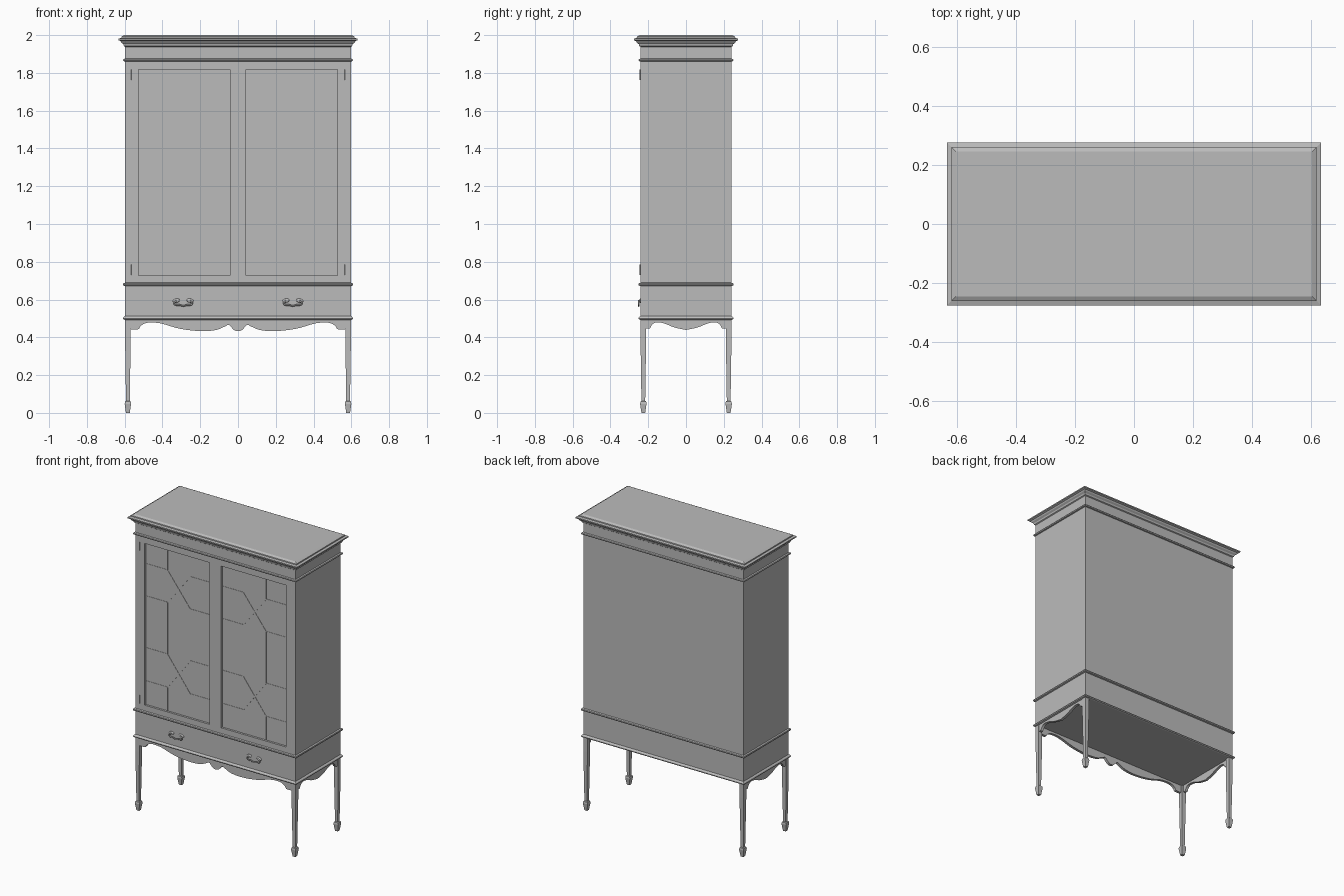
import bpy, bmesh, math
from mathutils import Vector

old = bpy.data.objects.get("Cube")
if old:
    bpy.data.objects.remove(old, do_unlink=True)

grey = bpy.data.materials.new("plain_grey")
grey.use_nodes = True
grey.diffuse_color = (0.5, 0.5, 0.5, 1)
grey.node_tree.nodes["Principled BSDF"].inputs["Base Color"].default_value = (0.5, 0.5, 0.5, 1)

HX, HY = 0.598, 0.241      # half width and half depth of the case
DEPTH = HX - HY


def finish(name, bm):
    bmesh.ops.recalc_face_normals(bm, faces=bm.faces)
    me = bpy.data.meshes.new(name)
    bm.to_mesh(me)
    bm.free()
    ob = bpy.data.objects.new(name, me)
    bpy.context.collection.objects.link(ob)
    me.materials.append(grey)
    return ob


def loft(name, sections, cx=0, cy=0):
    """Stack rectangular sections given as (half x, half y, z)."""
    bm = bmesh.new()
    rings = [[bm.verts.new((cx + sx * a, cy + sy * b, z))
              for sx, sy in ((-1, -1), (1, -1), (1, 1), (-1, 1))] for a, b, z in sections]
    for lo, hi in zip(rings, rings[1:]):
        for i in range(4):
            j = (i + 1) % 4
            bm.faces.new((lo[i], lo[j], hi[j], hi[i]))
    bm.faces.new(rings[0])
    bm.faces.new(rings[-1])
    return finish(name, bm)


def box(name, x0, x1, y0, y1, z0, z1):
    a, b = (x1 - x0) / 2, (y1 - y0) / 2
    return loft(name, [(a, b, z0), (a, b, z1)], (x0 + x1) / 2, (y0 + y1) / 2)


def around(name, profile):
    """Run a moulding profile of (half width, z) around the case."""
    return loft(name, [(w, w - DEPTH, z) for w, z in profile])


def smooth_path(pts, steps=5):
    """Catmull-Rom curve through the points."""
    p = [Vector(q) for q in pts]
    p = [p[0]] + p + [p[-1]]
    out = []
    for a, b, c, d in zip(p, p[1:], p[2:], p[3:]):
        for k in range(steps):
            t = k / steps
            out.append(0.5 * (2 * b + (c - a) * t + (2 * a - 5 * b + 4 * c - d) * t * t
                              + (3 * b - a - 3 * c + d) * t ** 3))
    return out + [p[-1]]


def apron(name, half, top, place, thick):
    """Shaped board: half an edge outline, mirrored and extruded."""
    edge = smooth_path(half)
    edge = edge + [Vector((-q.x, q.y)) for q in reversed(edge[:-1])]
    outline = [(edge[0].x, top)] + [tuple(q) for q in edge] + [(edge[-1].x, top)]
    bm = bmesh.new()
    face = bm.faces.new([bm.verts.new(place(u, z)) for u, z in outline])
    moved = bmesh.ops.extrude_face_region(bm, geom=[face])["geom"]
    bmesh.ops.translate(bm, vec=thick, verts=[v for v in moved if isinstance(v, bmesh.types.BMVert)])
    return finish(name, bm)


# Case, with two recessed door openings
around("drawer_case", [(HX, 0.5), (HX, 0.68)])
upper = around("upper_case", [(HX, 0.68), (HX, 1.945)])
DOOR_IN, DOOR_OUT, DOOR_Z0, DOOR_Z1 = 0.043, 0.528, 0.727, 1.818
GLASS_Y = -HY + 0.014
for s in (-1, 1):
    x0, x1 = sorted((s * DOOR_IN, s * DOOR_OUT))
    cutter = box("opening_cutter", x0, x1, -HY - 0.1, GLASS_Y, DOOR_Z0, DOOR_Z1)
    cutter.hide_render = True
    mod = upper.modifiers.new("opening", "BOOLEAN")
    mod.operation, mod.solver, mod.object = "DIFFERENCE", "EXACT", cutter
    bpy.context.view_layer.objects.active = upper
    bpy.ops.object.modifier_apply(modifier=mod.name)
    bpy.data.objects.remove(cutter, do_unlink=True)

# Mouldings and cornice
around("base_moulding", [(0.598, 0.492), (0.606, 0.495), (0.609, 0.501), (0.606, 0.507), (0.598, 0.513)])
around("waist_moulding", [(0.598, 0.671), (0.607, 0.674), (0.609, 0.68), (0.607, 0.686), (0.598, 0.689)])
around("frieze_moulding", [(0.598, 1.86), (0.606, 1.862), (0.609, 1.868), (0.606, 1.873), (0.598, 1.876)])
around("cornice", [(0.598, 1.938), (0.604, 1.942), (0.607, 1.952), (0.617, 1.96), (0.621, 1.968),
                   (0.632, 1.973), (0.632, 1.981), (0.618, 1.985), (0.617, 1.992), (0.602, 2.0)])

# Glazing bars
LO, HI = 0.33, 0.68
ROWS = (0.13, 0.33, 0.65, 0.855)
bars = [((u0, v), (u1, v)) for v in ROWS for u0, u1 in ((0, LO), (HI, 1))]
bars += [((u, v0), (u, v1)) for u in (LO, HI) for v0, v1 in ((0, ROWS[0]), (ROWS[1], ROWS[2]), (ROWS[3], 1))]
for v0, v1 in (ROWS[:2], ROWS[2:]):
    bars += [((LO, v0), (HI, v1)), ((HI, v0), (LO, v1))]
for side, s in (("right", -1), ("left", 1)):
    bm = bmesh.new()
    for ends in bars:
        a, b = [Vector((s * (DOOR_OUT + (DOOR_IN - DOOR_OUT) * u), GLASS_Y,
                        DOOR_Z1 + (DOOR_Z0 - DOOR_Z1) * v)) for u, v in ends]
        d = (b - a).normalized()
        n = Vector((-d.z, 0, d.x)) * 0.003
        out = Vector((0, -0.002, 0))
        back = [bm.verts.new(q) for q in (a - n, b - n, b + n, a + n)]
        front = [bm.verts.new(v.co + out) for v in back]
        bm.faces.new(front)
        bm.faces.new(back)
        for i in range(4):
            j = (i + 1) % 4
            bm.faces.new((back[i], back[j], front[j], front[i]))
    finish(side + "_glazing_bars", bm)

# Tapered legs with spade feet
for sx, side in ((-1, "right"), (1, "left")):
    for sy, end in ((-1, "front"), (1, "back")):
        sections = [(0.010, 0.0), (0.017, 0.048), (0.015, 0.06), (0.010, 0.064), (0.015, 0.4), (0.015, 0.5)]
        loft(f"{end}_{side}_leg", [(r, r, z) for r, z in sections], sx * 0.583, sy * 0.226)

# Shaped aprons at the front and sides
front_edge = [(-0.57, 0.443), (-0.528, 0.443), (-0.515, 0.46), (-0.48, 0.477), (-0.41, 0.474),
              (-0.31, 0.446), (-0.2, 0.433), (-0.12, 0.438), (-0.075, 0.455), (-0.05, 0.466),
              (-0.037, 0.455), (-0.02, 0.438), (0, 0.432)]
apron("front_apron", front_edge, 0.5, lambda u, z: (u, -0.238, z), (0, 0.018, 0))
side_edge = [(-0.213, 0.446), (-0.192, 0.447), (-0.182, 0.464), (-0.162, 0.478), (-0.12, 0.475),
             (-0.06, 0.452), (0, 0.439)]
for side, s in (("right", -1), ("left", 1)):
    apron(side + "_apron", side_edge, 0.5, lambda u, z: (s * 0.595, u, z), (-s * 0.018, 0, 0))


def rod(name, pts, radius):
    cu = bpy.data.curves.new(name, "CURVE")
    cu.dimensions = "3D"
    cu.bevel_depth, cu.bevel_resolution, cu.use_fill_caps = radius, 2, True
    sp = cu.splines.new("POLY")
    path = smooth_path(pts, 4)
    sp.points.add(len(path) - 1)
    for p, q in zip(sp.points, path):
        p.co = (*q, 1)
    cu.materials.append(grey)
    bpy.context.collection.objects.link(bpy.data.objects.new(name, cu))


# Swan-neck drawer handles with oval plates, and door hinges
for side, s in (("right", -1), ("left", 1)):
    cx = s * 0.29
    for t in (-1, 1):
        bpy.ops.mesh.primitive_uv_sphere_add(segments=16, ring_count=8, location=(cx + t * 0.037, -HY, 0.594))
        plate = bpy.context.object
        plate.name = side + "_handle_plate"
        plate.scale = (0.019, 0.006, 0.011)
        plate.rotation_euler = (0, t * math.radians(12), 0)
        plate.data.materials.append(grey)
        bpy.ops.object.shade_smooth_by_angle()
    half = [(0.034, 0.594), (0.047, 0.584), (0.042, 0.572), (0.018, 0.571)]
    bail = [(-x, z) for x, z in half] + [(0, 0.566)] + half[::-1]
    rod(side + "_handle_bail", [(cx + x, -HY - 0.009, z) for x, z in bail], 0.0042)
    for name, z in (("lower", 0.758), ("upper", 1.79)):
        x = s * 0.567
        rod(f"{name}_{side}_hinge", [(x, -HY - 0.001, z - 0.028), (x, -HY - 0.001, z + 0.028)], 0.003)
